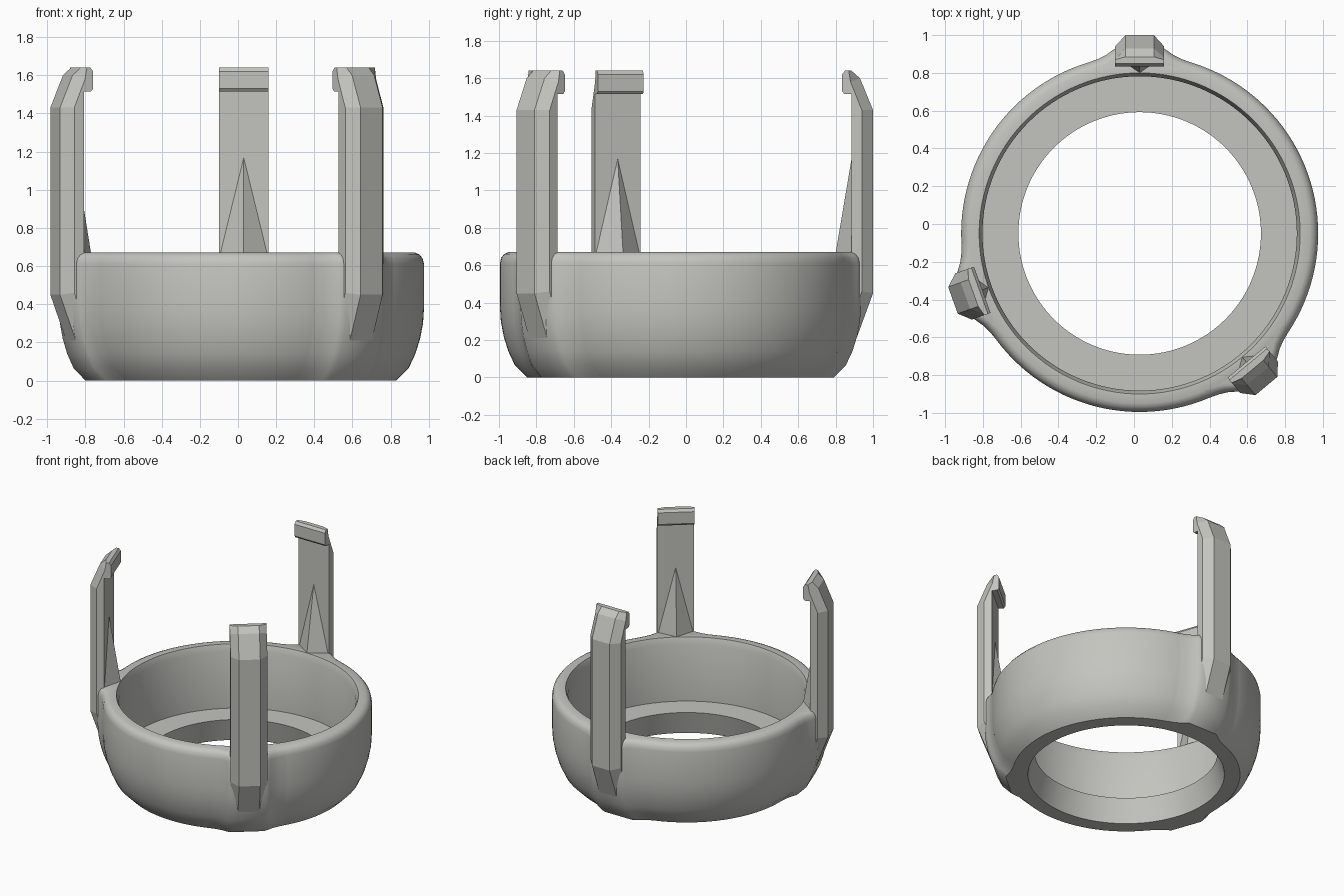
import bpy, bmesh, math
from mathutils import Matrix

if "Cube" in bpy.data.objects:
    bpy.data.objects.remove(bpy.data.objects["Cube"])

CENTRE = (0.03, -0.05, 0.0)
ARM_ANGLES = (90, 199.7, 309.7)

grey = bpy.data.materials.new("warm grey")
grey.diffuse_color = (0.55, 0.55, 0.52, 1)
grey.use_nodes = True
grey.node_tree.nodes["Principled BSDF"].inputs["Base Color"].default_value = grey.diffuse_color


def finish(bm, name, angle=0.0, smooth=None):
    """Turn a bmesh into a placed object, rotated about the ring axis."""
    bmesh.ops.recalc_face_normals(bm, faces=bm.faces)
    bm.transform(Matrix.Translation(CENTRE) @ Matrix.Rotation(math.radians(angle), 4, 'Z'))
    mesh = bpy.data.meshes.new(name)
    bm.to_mesh(mesh)
    bm.free()
    mesh.materials.append(grey)
    ob = bpy.data.objects.new(name, mesh)
    bpy.context.collection.objects.link(ob)
    if smooth:
        bpy.ops.object.select_all(action='DESELECT')
        ob.select_set(True)
        bpy.context.view_layer.objects.active = ob
        bpy.ops.object.shade_smooth_by_angle(angle=math.radians(smooth))
    return ob


def loft(sections, closed=False):
    """Skin a list of equal-length closed sections, capping open ends."""
    bm = bmesh.new()
    rows = [[bm.verts.new(p) for p in s] for s in sections]
    n = len(rows[0])
    pairs = list(zip(rows, rows[1:]))
    if closed:
        pairs.append((rows[-1], rows[0]))
    else:
        bm.faces.new(rows[0])
        bm.faces.new(rows[-1][::-1])
    for a, b in pairs:
        for i in range(n):
            j = (i + 1) % n
            bm.faces.new((a[i], a[j], b[j], b[i]))
    return bm


# Ring wall with inner floor lip: (radius, height) profile
OUTER = [(0.80, 0), (0.865, 0.065), (0.90, 0.14), (0.925, 0.22), (0.94, 0.30),
         (0.945, 0.38), (0.945, 0.61), (0.938, 0.64), (0.922, 0.66), (0.90, 0.67)]
INNER = [(0.85, 0.67), (0.832, 0.62), (0.832, 0.18), (0.642, 0.18), (0.69, 0)]
SEG = 128
turns = [2 * math.pi * i / SEG for i in range(SEG)]
ring = loft([[(r * math.cos(t), r * math.sin(t), z) for r, z in OUTER + INNER]
             for t in turns], closed=True)
finish(ring, "ring_body", smooth=30)

# Arm side outline: back edge, hook at the top, root buried in the ring wall
ARM_BACK = [(0.80, 0), (0.94, 0.15), (1.05, 0.45), (1.05, 1.43), (0.98, 1.60), (0.935, 1.64)]
ARM_BACK_EDGE = [(0.78, 0), (0.89, 0.17), (0.99, 0.46), (0.99, 1.43), (0.93, 1.58), (0.92, 1.64)]
ARM_FRONT = [(0.90, 1.64), (0.885, 1.62), (0.885, 1.53), (0.897, 1.515), (0.935, 1.515),
             (0.935, 0.66), (0.88, 0.64), (0.88, 0.18), (0.75, 0)]


def arm_section(v):
    back = ARM_BACK_EDGE if abs(v) > 0.1 else ARM_BACK
    return [(u, v, z) for u, z in back + ARM_FRONT]


def fillet_section(r, z):
    """Slice of the flare that blends an arm into the ring."""
    half = []
    for v, lift in ((0.27, 0), (0.22, 0.006), (0.18, 0.02), (0.15, 0.04), (0.12, 0.06)):
        half.append((math.sqrt(r * r - v * v) + lift * 0.8, v, z))
    back = half + [(u, -v, w) for u, v, w in reversed(half)]
    return back + [(r - 0.045, -0.2, z), (r - 0.045, 0.2, z)]


for k, angle in enumerate(ARM_ANGLES, 1):
    finish(loft([arm_section(v) for v in (-0.13, -0.075, 0.075, 0.13)]),
           f"clip_arm_{k}", angle)
    finish(loft([fillet_section(r, z) for r, z in OUTER]), f"arm_fillet_{k}", angle, 35)

    # Pointed rib on the inner face of the arm
    bm = bmesh.new()
    a, b, tip, top, root = [bm.verts.new(p) for p in (
        (0.94, -0.13, 0.665), (0.94, 0.13, 0.665), (0.85, 0, 0.665),
        (0.937, 0, 1.18), (0.95, 0, 0.665))]
    for f in ((a, tip, top), (tip, b, top), (b, root, top), (root, a, top), (a, root, b, tip)):
        bm.faces.new(f)
    finish(bm, f"arm_rib_{k}", angle)
